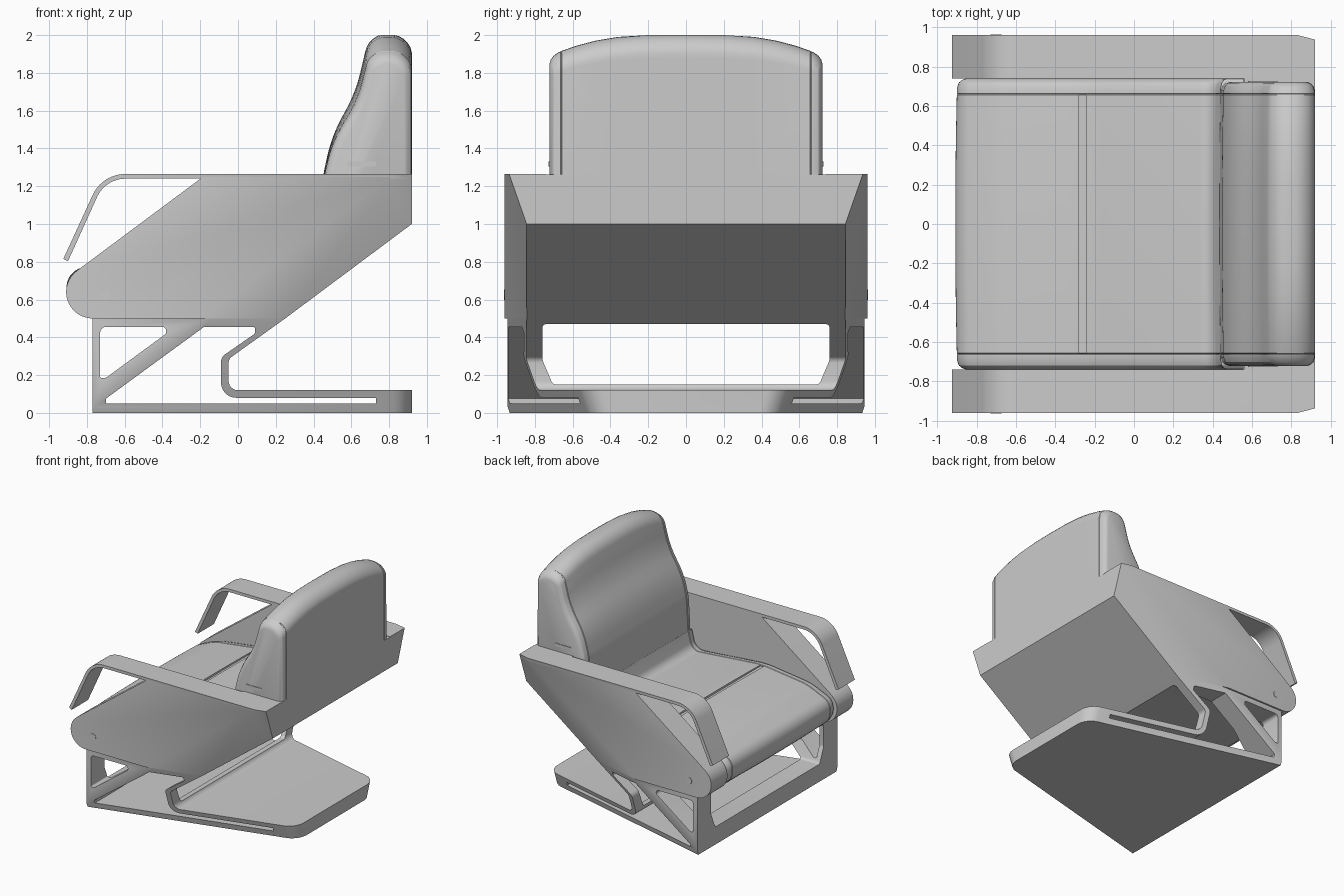
import bpy, bmesh, math
from mathutils import Vector

if "Cube" in bpy.data.objects:
    bpy.data.objects.remove(bpy.data.objects["Cube"])


def rounded(pts, n=7):
    """2D polygon; a third value on a point is its corner radius."""
    out = []
    for i, p in enumerate(pts):
        c = Vector(p[:2])
        if len(p) < 3:
            out.append(c)
            continue
        a = (Vector(pts[i - 1][:2]) - c).normalized()
        b = (Vector(pts[(i + 1) % len(pts)][:2]) - c).normalized()
        half = a.angle(b) / 2
        mid = c + (a + b).normalized() * p[2] / math.sin(half)
        t = p[2] / math.tan(half)
        u, v = c + a * t - mid, c + b * t - mid
        sweep = math.atan2(u.x * v.y - u.y * v.x, u.dot(v))
        for k in range(n + 1):
            f = sweep * k / n
            out.append(mid + Vector((u.x * math.cos(f) - u.y * math.sin(f),
                                     u.x * math.sin(f) + u.y * math.cos(f))))
    return out


def finish(name, bm):
    bmesh.ops.recalc_face_normals(bm, faces=bm.faces[:])
    me = bpy.data.meshes.new(name)
    bm.to_mesh(me)
    bm.free()
    ob = bpy.data.objects.new(name, me)
    bpy.context.collection.objects.link(ob)
    return ob


def smooth(ob):
    bpy.ops.object.select_all(action='DESELECT')
    bpy.context.view_layer.objects.active = ob
    ob.select_set(True)
    bpy.ops.object.shade_smooth_by_angle(angle=math.radians(25))


def side_cut(bm, s):
    """Slanted plane that trims the outer lower flank of the whole chair."""
    r = bmesh.ops.bisect_plane(bm, geom=bm.verts[:] + bm.edges[:] + bm.faces[:],
                               plane_co=(0, s * 0.733, 0),
                               plane_no=Vector((0.26, s, -0.35)).normalized(),
                               clear_outer=True)
    edges = [e for e in r['geom_cut'] if isinstance(e, bmesh.types.BMEdge)]
    bmesh.ops.holes_fill(bm, edges=edges, sides=0)


def prism(pts, t0, t1, axis='y'):
    bm = bmesh.new()
    put = (lambda p, t: (p[0], t, p[1])) if axis == 'y' else (lambda p, t: (t, p[0], p[1]))
    a = [bm.verts.new(put(p, t0)) for p in pts]
    b = [bm.verts.new(put(p, t1)) for p in pts]
    bm.faces.new(a)
    bm.faces.new(b[::-1])
    for i in range(len(a)):
        j = (i + 1) % len(a)
        bm.faces.new((a[i], b[i], b[j], a[j]))
    bmesh.ops.recalc_face_normals(bm, faces=bm.faces[:])
    return bm


def cut(ob, cutter):
    m = ob.modifiers.new('cut', 'BOOLEAN')
    m.operation, m.object, m.solver = 'DIFFERENCE', cutter, 'EXACT'
    bpy.context.view_layer.objects.active = ob
    bpy.ops.object.modifier_apply(modifier=m.name)
    bpy.data.objects.remove(cutter)


def cushion(name, pts, w, bulge, drop):
    """Loft an xz profile across y with soft ends, seam grooves and a crown."""
    n = len(pts)
    area = sum(pts[i - 1].x * pts[i].y - pts[i].x * pts[i - 1].y for i in range(n))
    norm = []
    for i in range(n):
        d = (pts[i] - pts[i - 1]).normalized() + (pts[(i + 1) % n] - pts[i]).normalized()
        norm.append(Vector((-d.y, d.x)).normalized() * (1 if area > 0 else -1))
    half = [(w, .045), (w - .006, .026), (w - .02, .01), (w - .045, .001), (.664, 0),
            (.66, .004), (.656, 0), (.58, 0), (.48, 0), (.36, 0), (.2, 0)]
    stations = [(-y, d) for y, d in half] + [(0, 0)] + half[::-1]
    bm = bmesh.new()
    rings = []
    for y, inset in stations:
        inset -= bulge * max(0, 1 - (y / .66) ** 2)
        ring = []
        for p, q in zip(pts, norm):
            v = p + q * inset
            if v.y > 1.265:
                v.y = 1.265 + (v.y - 1.265) * (1 - drop * abs(y / .66) ** 3)
            ring.append(bm.verts.new((min(v.x, .92), y, min(v.y, 2.0))))
        rings.append(ring)
    for a, b in zip(rings, rings[1:]):
        for i in range(n):
            j = (i + 1) % n
            bm.faces.new((a[i], a[j], b[j], b[i]))
    bm.faces.new(rings[0])
    bm.faces.new(rings[-1])
    return finish(name, bm)


# Base: folded floor plate with rising C-shaped side struts
outer = rounded([(-.77, 0), (.92, 0), (.92, .12), (-.05, .12, .05), (-.05, .285, .04),
                 (.25, .5), (-.77, .5)])
bm = prism(outer, -.945, .945)
for s in (1, -1):
    side_cut(bm, s)
corners = [e for e in bm.edges if all(v.co.x > .915 for v in e.verts)
           and abs(e.verts[0].co.z - e.verts[1].co.z) > .05]
bmesh.ops.bevel(bm, geom=corners, offset=.1, segments=6, affect='EDGES', profile=.5)
base = finish('base_frame', bm)
triangle = rounded([(-.73, .455, .03), (-.38, .455, .02), (-.38, .42, .02), (-.70, .185, .02),
                    (-.73, .185, .008)], 4)
opening = rounded([(-.70, .05), (.73, .05), (.73, .08), (-.09, .08, .08), (-.09, .295, .05),
                   (.09, .42, .015), (.09, .455, .01), (-.18, .455), (-.70, .075)])
for hole in (triangle, opening):
    cut(base, finish('hole', prism(hole, -1.2, 1.2)))
window = rounded([(-.76, .47, .02), (.76, .47, .02), (.76, .28, .05), (.705, .15, .03),
                  (-.705, .15, .03), (-.76, .28, .05)])
cut(base, finish('hole', prism(window, -1.2, 1.2, 'x')))
smooth(base)

# Side panels and armrest straps
nose = [(-.77 + .14 * math.cos(math.radians(a)), .64 + .14 * math.sin(math.radians(a)))
        for a in range(126, 271, 9)]
panel = nose + [(.25, .5), (.92, 1.0), (.92, 1.25), (-.185, 1.25)]
strap = rounded([(.92, 1.265), (-.718, 1.265, .19), (-.925, .815), (-.9, .803),
                 (-.702, 1.24, .165), (.92, 1.24)], 10)
for s, side in ((1, 'left'), (-1, 'right')):
    for name, pts in (('side_panel_', panel), ('armrest_', strap)):
        bm = prism(pts, s * .74, s * .96)
        side_cut(bm, s)
        smooth(finish(name + side, bm))
    # Pivot cap on the panel nose
    disc = [(-.7 + .028 * math.cos(k * math.tau / 20), .625 + .028 * math.sin(k * math.tau / 20))
            for k in range(20)]
    smooth(finish('pivot_cap_' + side, prism(disc, s * .95, s * .963)))
    # Small tab on the backrest flank
    tab = rounded([(.58, 1.305, .005), (.73, 1.305, .005), (.73, 1.33, .005), (.58, 1.33, .005)], 3)
    finish('back_tab_' + side, prism(tab, s * .71, s * .727))

# Solid shell under the cushions
shell = [(-.77, .5), (.25, .5), (.92, 1.0), (.92, 1.262), (.56, 1.262), (.55, .78), (-.75, .7)]
back_shell = finish('seat_shell', prism(shell, -.745, .745))

# Seat cushion with a cross groove
seat = cushion('seat_cushion', rounded(
    [(-.9, .515, .12), (-.9, .73, .1), (-.68, .825, .4), (-.25, .88, .8), (.40, .825, .08),
     (.44, .98), (.6, .98), (.6, .79), (.25, .53)]), .738, .008, 0)
cut(seat, finish('groove', prism([(-.28, .866), (-.245, .866), (-.245, 1), (-.28, 1)], -.656, .656)))
smooth(seat)

# Backrest cushion, crowned along its top edge
back = cushion('backrest', rounded(
    [(.92, 1.04), (.92, 2.0, .12), (.70, 2.0, .11), (.63, 1.70, .8), (.50, 1.46, .8),
     (.455, 1.25, .6), (.44, .95), (.43, .8), (.6, .82)]), .722, .006, .115)
smooth(back)
